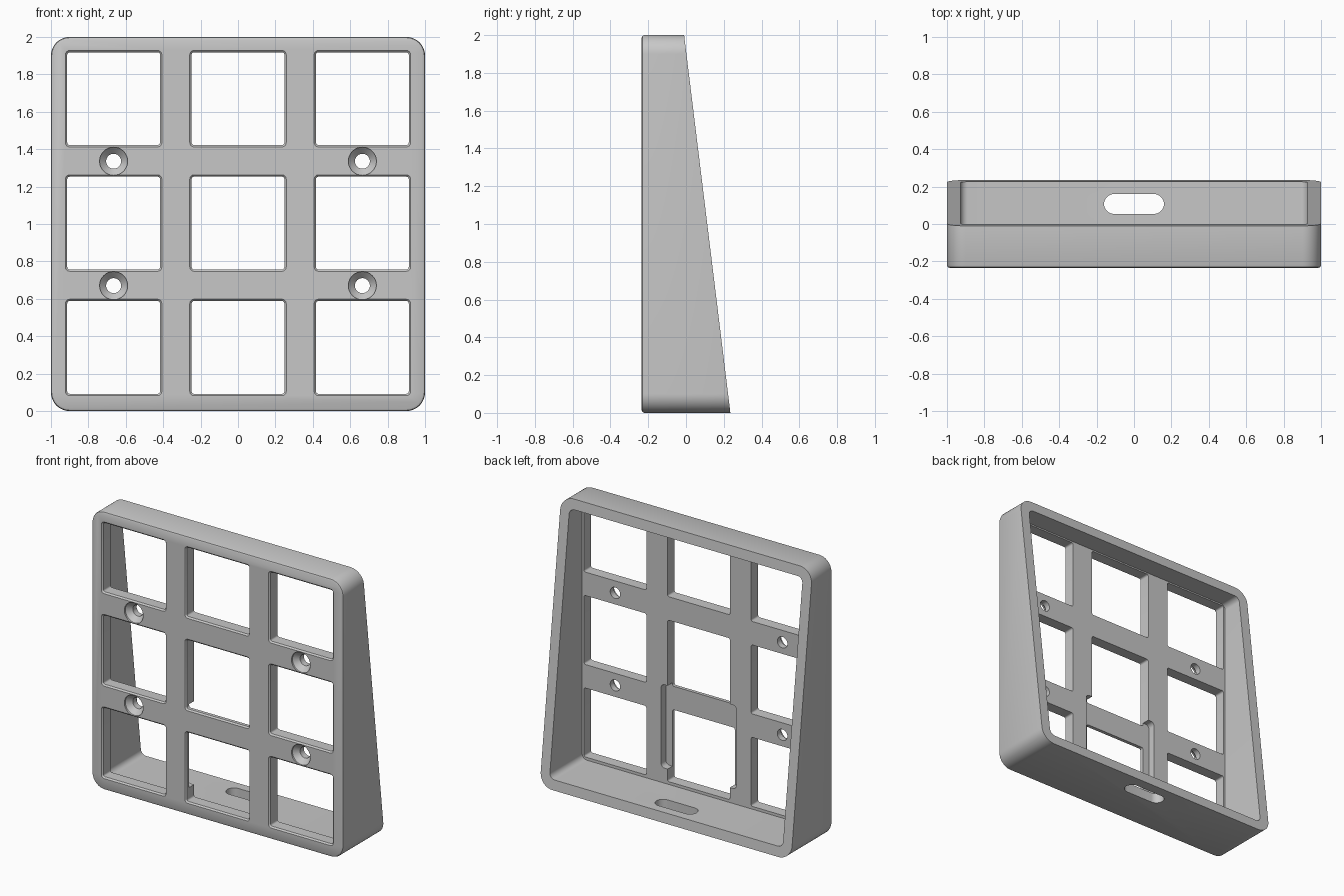
import bpy
import bmesh
import math

cube = bpy.data.objects.get("Cube")
if cube:
    bpy.data.objects.remove(cube, do_unlink=True)

FRONT = -0.235
PLATE = 0.09      # thickness of the front grid
PITCH = 0.665
MID = 1.0


def rounded_rect(hw, hh, r, steps):
    """Outline of a rounded rectangle, as (x, z) pairs."""
    pts = []
    for i, (sx, sz) in enumerate([(1, 1), (-1, 1), (-1, -1), (1, -1)]):
        for k in range(steps + 1):
            a = math.radians(90 * (i + k / steps))
            pts.append((sx * (hw - r) + r * math.cos(a), sz * (hh - r) + r * math.sin(a)))
    return pts


def solid(name, cx, cz, sections, steps=8, upright=False):
    """Solid through sections (half width, half height, radius, y or function of z)."""
    bm = bmesh.new()
    rings = []
    for hw, hh, r, y in sections:
        ring = []
        for x, z in rounded_rect(hw, hh, r, steps):
            z += cz
            co = (cx + x, y(z) if callable(y) else y, z)
            ring.append(bm.verts.new((co[0], co[2], co[1]) if upright else co))
        rings.append(ring)
    n = len(rings[0])
    for a, b in zip(rings, rings[1:]):
        for i in range(n):
            j = (i + 1) % n
            bm.faces.new((a[i], a[j], b[j], b[i]))
    bm.faces.new(rings[0])
    bm.faces.new(rings[-1])
    bmesh.ops.remove_doubles(bm, verts=bm.verts[:], dist=1e-4)
    bmesh.ops.recalc_face_normals(bm, faces=bm.faces[:])
    me = bpy.data.meshes.new(name)
    bm.to_mesh(me)
    bm.free()
    ob = bpy.data.objects.new(name, me)
    bpy.context.collection.objects.link(ob)
    return ob


def cut(*args, **kwargs):
    """Subtract a solid from the frame."""
    cutter = solid("cutter", *args, **kwargs)
    cutter.hide_render = True
    mod = frame.modifiers.new("cut", 'BOOLEAN')
    mod.operation = 'DIFFERENCE'
    mod.solver = 'EXACT'
    mod.object = cutter
    bpy.ops.object.modifier_apply(modifier=mod.name)
    bpy.data.objects.remove(cutter, do_unlink=True)


def slanted_back(z):
    return 0.235 - 0.1225 * z


# Outer shell with softened front edge and slanted back
frame = solid("keypad_frame", 0, MID, [
    (0.985, 0.985, 0.085, FRONT),
    (0.996, 0.996, 0.096, FRONT + 0.005),
    (1.0, 1.0, 0.1, FRONT + 0.015),
    (1.0, 1.0, 0.1, slanted_back),
], steps=12)
bpy.ops.object.select_all(action='DESELECT')
bpy.context.view_layer.objects.active = frame
frame.select_set(True)

# Cavity behind the grid
cut(0, MID, [(0.928, 0.928, 0.04, FRONT + PLATE), (0.928, 0.928, 0.04, 0.4)])

# Shallow pocket in the back of the grid around the lower middle window
cut(0, 0.48, [(0.3, 0.3, 0.03, FRONT + 0.035), (0.3, 0.3, 0.03, FRONT + PLATE + 0.02)])

# Nine windows with chamfered front edges
for col in (-1, 0, 1):
    for row in (-1, 0, 1):
        cut(col * PITCH, MID + 0.005 + row * PITCH, [
            (0.258, 0.258, 0.023, FRONT - 0.01),
            (0.258, 0.258, 0.023, FRONT),
            (0.248, 0.248, 0.013, FRONT + 0.01),
            (0.248, 0.248, 0.013, FRONT + PLATE + 0.02),
        ], steps=4)

# Four countersunk screw holes
for sx in (-1, 1):
    for sz in (-1, 1):
        cut(sx * PITCH, MID + 0.003 + sz * PITCH / 2, [
            (r, r, r, FRONT + y)
            for r, y in ((0.075, -0.01), (0.075, 0.012), (0.04, 0.047), (0.04, PLATE + 0.02))
        ])

# Cable slot through the floor
cut(0, 0.107, [(0.16, 0.053, 0.053, -0.05), (0.16, 0.053, 0.053, 0.12)], upright=True)

# Plain grey plastic
mat = bpy.data.materials.new("grey_plastic")
mat.use_nodes = True
colour = (0.57, 0.57, 0.57, 1.0)
mat.diffuse_color = colour
mat.node_tree.nodes["Principled BSDF"].inputs["Base Color"].default_value = colour
frame.data.materials.clear()
frame.data.materials.append(mat)
for p in frame.data.polygons:
    p.material_index = 0
bpy.ops.object.shade_smooth_by_angle(angle=math.radians(30))
